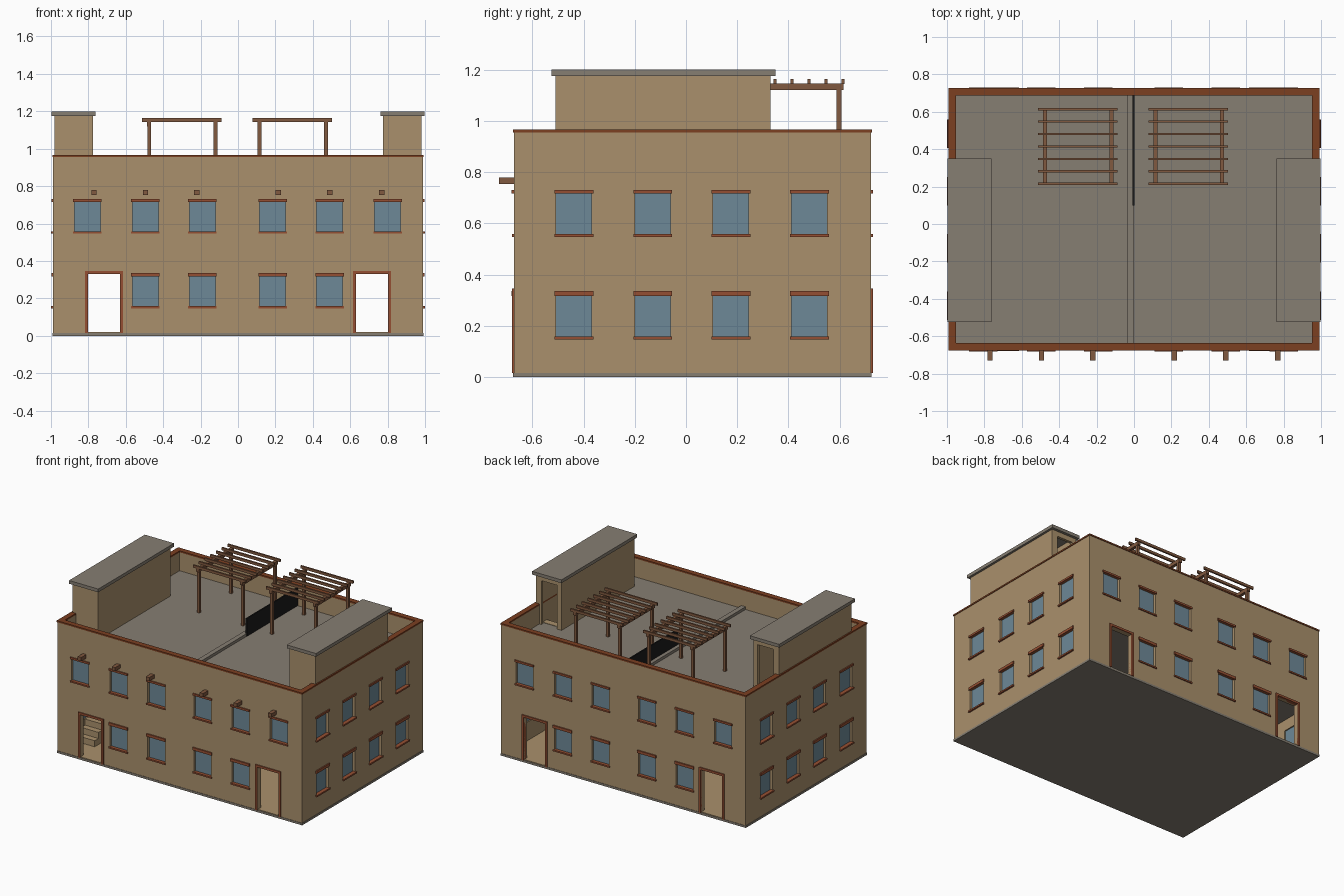
import bpy
import bmesh

cube = bpy.data.objects.get("Cube")
if cube:
    bpy.data.objects.remove(cube, do_unlink=True)


def material(name, rgb):
    m = bpy.data.materials.new(name)
    m.use_nodes = True
    m.diffuse_color = (*rgb, 1)
    bsdf = m.node_tree.nodes["Principled BSDF"]
    bsdf.inputs["Base Color"].default_value = (*rgb, 1)
    bsdf.inputs["Roughness"].default_value = 0.9
    return m


STUCCO = material("tan_stucco", (0.40, 0.28, 0.15))
CONCRETE = material("grey_concrete", (0.24, 0.21, 0.17))
CAP = material("rust_cap", (0.20, 0.05, 0.015))
TRIM = material("red_trim", (0.30, 0.078, 0.032))
WOOD = material("brown_wood", (0.22, 0.10, 0.05))
GLASS = material("blue_glass", (0.155, 0.25, 0.31))
BLACK = material("black_screen", (0.01, 0.01, 0.01))


def boxes(name, spans, mat):
    """One object made of boxes, each (x0, x1, y0, y1, z0, z1)."""
    bm = bmesh.new()
    for s in spans:
        lo, hi = s[0::2], s[1::2]
        verts = bmesh.ops.create_cube(bm, size=1)["verts"]
        for v in verts:
            v.co = [min(a, b) if c < 0 else max(a, b) for a, b, c in zip(lo, hi, v.co)]
    mesh = bpy.data.meshes.new(name)
    bm.to_mesh(mesh)
    bm.free()
    mesh.materials.append(mat)
    ob = bpy.data.objects.new(name, mesh)
    bpy.context.collection.objects.link(ob)
    return ob


def cut(target, cutter):
    mod = target.modifiers.new("cut", "BOOLEAN")
    mod.operation, mod.solver, mod.object = "DIFFERENCE", "EXACT", cutter
    bpy.context.view_layer.objects.active = target
    bpy.ops.object.modifier_apply(modifier=mod.name)
    bpy.data.objects.remove(cutter, do_unlink=True)


# Overall sizes
WX, Y0, Y1 = 0.988, -0.672, 0.722
T = 0.035
TOP, DECK = 0.957, 0.82


def on_wall(side, u0, u1, d0, d1, z0, z1):
    """Box on a wall: u runs along it, d points outward from its face."""
    if side == "front":
        return (u0, u1, Y0 - d0, Y0 - d1, z0, z1)
    if side == "back":
        return (u0, u1, Y1 + d0, Y1 + d1, z0, z1)
    s = 1 if side == "left" else -1
    return (s * (WX + d0), s * (WX + d1), u0, u1, z0, z1)


# Window and door layout: holes, panes, lintels, sills and door frames
holes, panes, trims, frames = [], [], [], []
LOWER, UPPER = (0.155, 0.32), (0.555, 0.72)


def window(side, u, row):
    z0, z1 = row
    w = 0.069
    h = 0.016 if row == LOWER else 0.01
    holes.append(on_wall(side, u - w, u + w, 0.05, -0.08, z0, z1))
    panes.append(on_wall(side, u - w, u + w, -0.018, -0.026, z0, z1))
    trims.append(on_wall(side, u - 0.076, u + 0.076, 0.009, -0.01, z1 - 0.004, z1 + h))
    trims.append(on_wall(side, u - 0.076, u + 0.076, 0.012 if u != 0 and side in ("left", "right") else 0.008,
                         -0.016, z0 - 0.008, z0 + 0.003))


def door(side, u):
    w, z1, f = 0.086, 0.33, 0.016
    holes.append(on_wall(side, u - w, u + w, 0.05, -0.08, 0.02, z1))
    for a, b in ((u - w - f, u - w), (u + w, u + w + f)):
        frames.append(on_wall(side, a, b, 0.008, -0.02, 0.015, z1))
    frames.append(on_wall(side, u - w - f, u + w + f, 0.008, -0.02, z1, z1 + f))


for side in ("front", "back"):
    for u in (-0.805, -0.495, -0.19, 0.185, 0.49, 0.80):
        window(side, u, UPPER)
        if abs(u) < 0.6:
            window(side, u, LOWER)
    for u in (-0.716, 0.716):
        door(side, u)
for side in ("left", "right"):
    for u in (-0.438, -0.13, 0.175, 0.482):
        window(side, u, LOWER)
        window(side, u, UPPER)

# Hollow outer walls with openings
walls = boxes("outer_walls", [(-WX, WX, Y0, Y1, 0.014, TOP)], STUCCO)
cut(walls, boxes("room_cutter", [(-WX + T, WX - T, Y0 + T, Y1 - T, 0.02, 1.1)], STUCCO))
cut(walls, boxes("opening_cutter", holes, STUCCO))
boxes("window_panes", panes, GLASS)
boxes("window_trim", trims, TRIM)
boxes("door_frames", frames, TRIM)
boxes("foundation", [(-WX - 0.003, WX + 0.003, Y0 - 0.003, Y1 + 0.003, 0, 0.015)], CONCRETE)

# Parapet cap
C, E = 0.036, 0.004
cap = boxes("parapet_cap", [(-WX - E, WX + E, Y0 - E, Y1 + E, TOP - 0.002, TOP + 0.009)], CAP)
cut(cap, boxes("cap_cutter", [(-WX + C, WX - C, Y0 + C, Y1 - C, 0.9, 1.1)], CAP))

# Roof deck and upper floor, leaving stair wells open
IX, IY0, IY1 = WX - T, Y0 + T, Y1 - T
SX, SY0, SY1 = 0.775, -0.51, 0.33


def slab(name, z0, z1):
    spans = [(-SX, SX, IY0, IY1, z0, z1)]
    for s in (-1, 1):
        spans.append((s * SX, s * IX, IY0, SY0, z0, z1))
        spans.append((s * SX, s * IX, SY1 - 0.03, IY1, z0, z1))
    boxes(name, spans, CONCRETE)


slab("upper_floor", 0.40, 0.44)
slab("roof_deck", 0.79, DECK)
boxes("deck_curb", [(-0.035, 0, IY0, IY1, DECK - 0.01, DECK + 0.02)], CONCRETE)
boxes("privacy_screen", [(-0.008, 0.002, 0.10, IY1, DECK, 0.95)], BLACK)

# Stair towers with a doorway at the back, and stairs inside
STEPS = 18
for s, label in ((1, "left"), (-1, "right")):
    ox, t, head = 0.982, 0.02, 1.18
    boxes(label + "_stair_tower", [
        (s * SX, s * (SX + t), SY0, SY1, DECK - 0.01, head),
        (s * (ox - 0.03), s * ox, SY0, SY1, DECK, head),
        (s * (SX + t), s * (ox - 0.03), SY0, SY0 + t, DECK - 0.01, head),
        (s * (SX + t), s * (SX + 0.035), SY1 - t, SY1, DECK, head),
        (s * (ox - 0.045), s * (ox - 0.03), SY1 - t, SY1, DECK, head),
        (s * (SX + 0.035), s * (ox - 0.045), SY1 - t, SY1, 1.14, head)], STUCCO)
    boxes(label + "_tower_roof", [(s * 0.762, s * 0.998, -0.525, 0.35, head - 0.004, 1.2)], CONCRETE)
    run, rise = (SY1 - SY0 - 0.06) / STEPS, (DECK - 0.02) / STEPS
    boxes(label + "_stairs", [
        (s * 0.815, s * IX, SY0 + 0.02 + i * run, SY0 + 0.025 + (i + 1) * run,
         max(0.02, 0.02 + (i - 1) * rise), 0.02 + (i + 1) * rise) for i in range(STEPS)], STUCCO)

# Roof pergolas: posts, long beams and cross slats
for label, x0 in (("right", -0.512), ("left", 0.078)):
    posts = [x0 + 0.037, x0 + 0.392]
    spans = []
    for x in posts:
        spans.append((x - 0.011, x + 0.011, 0.21, 0.615, 1.12, 1.146))
        spans += [(x - 0.01, x + 0.01, y - 0.01, y + 0.01, DECK, 1.125) for y in (0.228, 0.597)]
    boxes(label + "_pergola_frame", spans, WOOD)
    slats = [0.215 + i * 0.0665 for i in range(7)]
    boxes(label + "_pergola_slats",
          [(x0, x0 + 0.424, y - 0.006, y + 0.006, 1.144, 1.163) for y in slats], WOOD)

# Roof drain spouts
boxes("drain_spouts", [(x - 0.014, x + 0.014, -0.73, Y0 + 0.01, 0.753, 0.78)
                       for x in (-0.77, -0.495, -0.22, 0.215, 0.49, 0.768)], WOOD)
